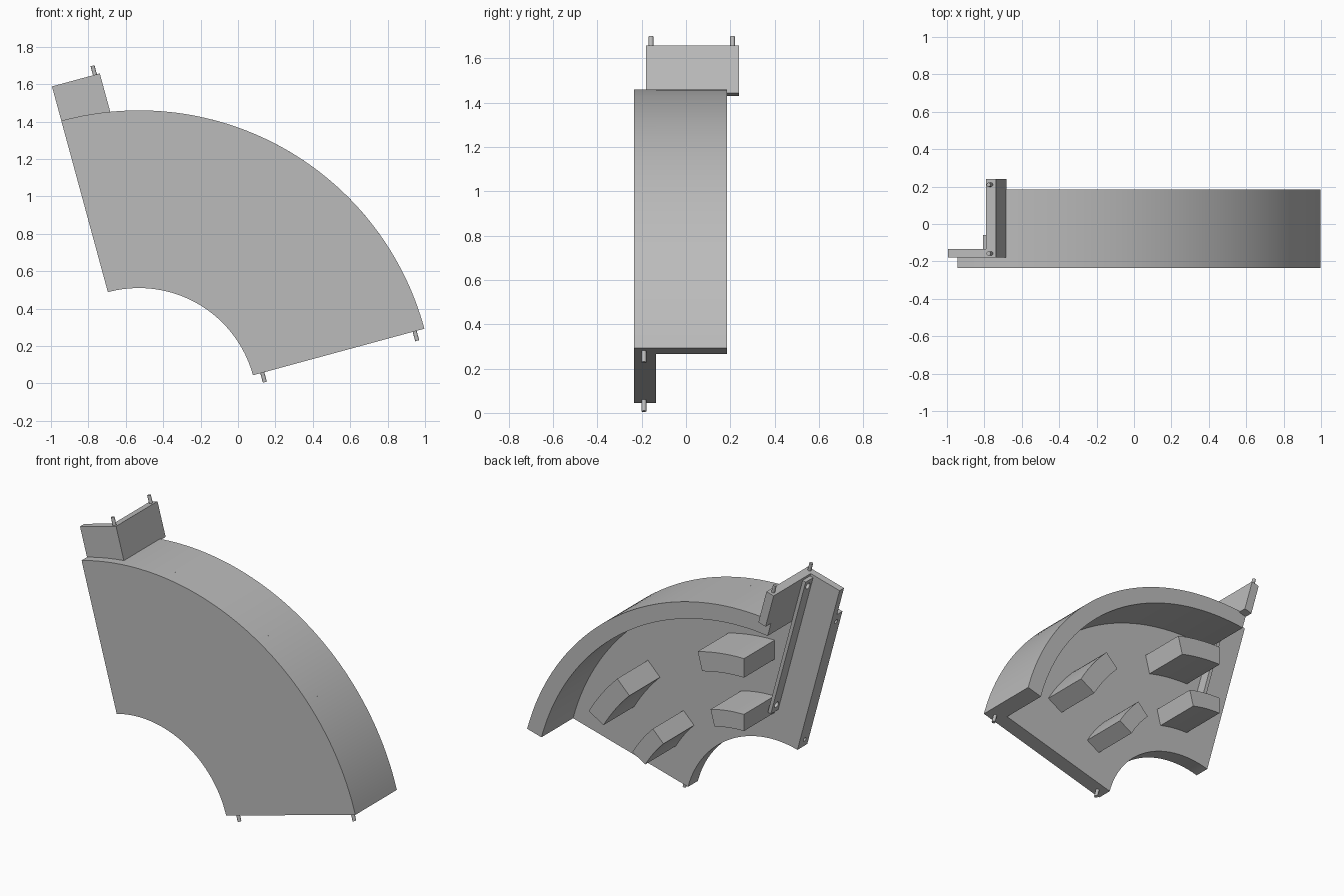
import bpy, bmesh
from math import sin, cos, asin, degrees, radians
from mathutils import Vector

if "Cube" in bpy.data.objects:
    bpy.data.objects.remove(bpy.data.objects["Cube"], do_unlink=True)

grey = bpy.data.materials.new("plain_grey")
grey.use_nodes = True
grey.diffuse_color = (0.5, 0.5, 0.5, 1)
grey.node_tree.nodes["Principled BSDF"].inputs["Base Color"].default_value = (0.5, 0.5, 0.5, 1)

# Sector frame: "along" runs up the left edge, "across" runs into the sector
TILT = radians(15.2)
CENTRE = Vector((-0.53, 0, -0.122))
ALONG = Vector((-sin(TILT), 0, cos(TILT)))
ACROSS = Vector((cos(TILT), 0, sin(TILT)))
OUTER, RIM_INNER, INNER = 1.582, 1.477, 0.632
FRONT, PLATE_BACK, BACK = -0.235, -0.135, 0.185
WEB_LEFT, WEB_RIGHT = 0.212, 0.265


def place(t, r, y):
    return CENTRE + ACROSS * t + ALONG * r + Vector((0, y, 0))


def arc(radius, a, b, steps):
    angles = [radians(a + (b - a) * i / steps) for i in range(steps + 1)]
    return [(radius * sin(k), radius * cos(k)) for k in angles]


def band(r0, r1, a, b, steps):
    return arc(r1, a, b, steps) + arc(r0, b, a, steps)


def box(t0, t1, r0, r1):
    return [(t0, r0), (t1, r0), (t1, r1), (t0, r1)]


def finish(bm, name):
    bmesh.ops.recalc_face_normals(bm, faces=bm.faces[:])
    mesh = bpy.data.meshes.new(name)
    bm.to_mesh(mesh)
    bm.free()
    mesh.materials.append(grey)
    ob = bpy.data.objects.new(name, mesh)
    bpy.context.collection.objects.link(ob)
    return ob


def prism(name, outline, y0, y1):
    bm = bmesh.new()
    face = bm.faces.new([bm.verts.new(place(t, r, y0)) for t, r in outline])
    ext = bmesh.ops.extrude_face_region(bm, geom=[face])
    moved = [v for v in ext["geom"] if isinstance(v, bmesh.types.BMVert)]
    bmesh.ops.translate(bm, verts=moved, vec=(0, y1 - y0, 0))
    return finish(bm, name)


def rod(name, start, end, radius):
    bm = bmesh.new()
    axis = end - start
    bmesh.ops.create_cone(bm, cap_ends=True, segments=16, radius1=radius,
                          radius2=radius, depth=axis.length)
    turn = axis.to_track_quat("Z", "Y").to_matrix().to_4x4()
    bmesh.ops.transform(bm, matrix=turn, verts=bm.verts[:])
    bmesh.ops.translate(bm, verts=bm.verts[:], vec=(start + end) / 2)
    return finish(bm, name)


def activate(ob):
    bpy.ops.object.select_all(action="DESELECT")
    ob.select_set(True)
    bpy.context.view_layer.objects.active = ob


def smooth(ob):
    activate(ob)
    bpy.ops.object.shade_smooth_by_angle(angle=radians(30))


def drill(ob, start, end, radius):
    cutter = rod("hole_cutter", start, end, radius)
    cutter.hide_render = True
    activate(ob)
    mod = ob.modifiers.new("hole", "BOOLEAN")
    mod.operation, mod.solver, mod.object = "DIFFERENCE", "EXACT", cutter
    bpy.ops.object.modifier_apply(modifier=mod.name)
    bpy.data.objects.remove(cutter, do_unlink=True)


# Front plate with two dowel holes in its left edge
plate = prism("front_plate", band(INNER, OUTER, 0, 90, 64), FRONT, PLATE_BACK)
DOWELS = (0.684, 1.528)
for r in DOWELS:
    drill(plate, place(-0.02, r, -0.19), place(0.05, r, -0.19), 0.013)
smooth(plate)

# Outer rim, its left end cut straight against the bracket web
rim_outline = (arc(OUTER, degrees(asin(WEB_LEFT / OUTER)), 90, 60)
               + arc(RIM_INNER, 90, degrees(asin(WEB_LEFT / RIM_INNER)), 60))
smooth(prism("outer_rim", rim_outline, PLATE_BACK, BACK))

# Four curved blocks behind the plate
for r0, r1, ring in ((0.805, 0.912, "inner"), (1.148, 1.27, "outer")):
    for a, side in ((15, "left"), (60, "right")):
        smooth(prism(f"{ring}_block_{side}", band(r0, r1, a, a + 15, 8), PLATE_BACK, 0.175))

# Angled bracket at the upper left
prism("bracket_flange", box(0, WEB_RIGHT, 1.55, 1.772), -0.18, PLATE_BACK)
prism("bracket_web", box(WEB_LEFT, WEB_RIGHT, 1.551, 1.772), -0.18, 0.24)

# Long strip with a screw hole near each end
strip = prism("drilled_strip", box(0.19, WEB_LEFT, 0.81, 1.755), PLATE_BACK, -0.06)
for r in (0.86, 1.71):
    drill(strip, place(0.15, r, -0.1), place(0.25, r, -0.1), 0.02)

# Dowel pins on the right edge and on the bracket
for r, end in zip(DOWELS, ("lower", "upper")):
    edge = CENTRE + ACROSS * r + Vector((0, -0.19, 0))
    smooth(rod(f"{end}_edge_pin", edge + ALONG * 0.03, edge - ALONG * 0.052, 0.011))
for y, end in ((-0.158, "front"), (0.21, "back")):
    smooth(rod(f"{end}_bracket_pin", place(0.238, 1.74, y), place(0.238, 1.822, y), 0.011))
